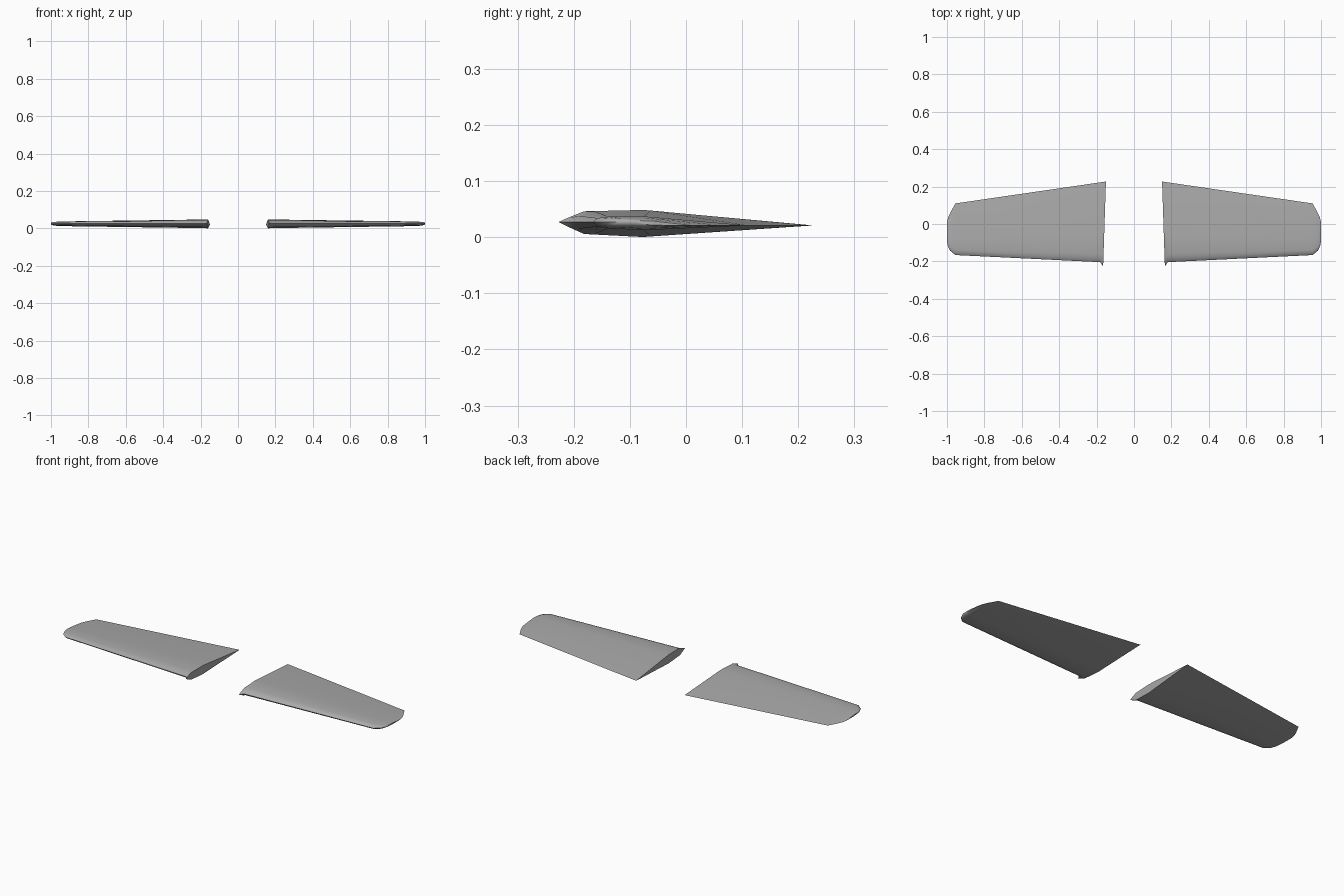
import bpy, bmesh, math

cube = bpy.data.objects.get("Cube")
if cube:
    bpy.data.objects.remove(cube, do_unlink=True)

grey = bpy.data.materials.new("wing grey")
grey.use_nodes = True
color = (0.4, 0.4, 0.4, 1)
grey.diffuse_color = color
bsdf = next(n for n in grey.node_tree.nodes if n.type == "BSDF_PRINCIPLED")
bsdf.inputs["Base Color"].default_value = color
bsdf.inputs["Roughness"].default_value = 0.7

# Stations: x at leading edge, x at trailing edge, leading y, trailing y,
# half thickness, nose fullness
STATIONS = [
    (0.165, 0.150, -0.227, 0.227, 0.0235, 0.28),
    (0.180, 0.178, -0.204, 0.223, 0.0225, 0.50),
    (0.955, 0.955, -0.166, 0.110, 0.0120, 0.60),
    (0.984, 0.980, -0.142, 0.065, 0.0095, 0.60),
    (0.996, 0.994, -0.115, 0.035, 0.0065, 0.60),
    (1.000, 1.000, -0.090, 0.010, 0.0035, 0.60),
]


def section(station):
    """Ring of points round the aerofoil, starting at the nose."""
    x_lead, x_trail, y_lead, y_trail, half, nose = station
    upper = [(0.03, nose), (0.10, 0.84), (0.33, 1.0)]
    shape = [(0, 0)] + upper + [(1, 0)] + [(f, -h) for f, h in reversed(upper)]
    ring = []
    for f, h in shape:
        middle = 0.027 - 0.006 * f
        if h < 0:
            h *= 1.05
        ring.append((x_lead + (x_trail - x_lead) * f,
                     y_lead + (y_trail - y_lead) * f,
                     middle + half * h))
    return ring


def make_wing(name, side):
    bm = bmesh.new()
    rings = [[bm.verts.new((side * x, y, z)) for x, y, z in section(s)]
             for s in STATIONS]
    count = len(rings[0])
    for a, b in zip(rings, rings[1:]):
        for i in range(count):
            j = (i + 1) % count
            bm.faces.new((a[i], a[j], b[j], b[i]))
    # Root and tip caps
    bm.faces.new(rings[0])
    bm.faces.new(rings[-1])
    bmesh.ops.recalc_face_normals(bm, faces=bm.faces)
    mesh = bpy.data.meshes.new(name)
    bm.to_mesh(mesh)
    bm.free()
    mesh.materials.append(grey)
    wing = bpy.data.objects.new(name, mesh)
    bpy.context.collection.objects.link(wing)
    bpy.ops.object.select_all(action="DESELECT")
    wing.select_set(True)
    bpy.context.view_layer.objects.active = wing
    bpy.ops.object.shade_smooth_by_angle(angle=math.radians(40))


make_wing("left_wing", 1)
make_wing("right_wing", -1)
